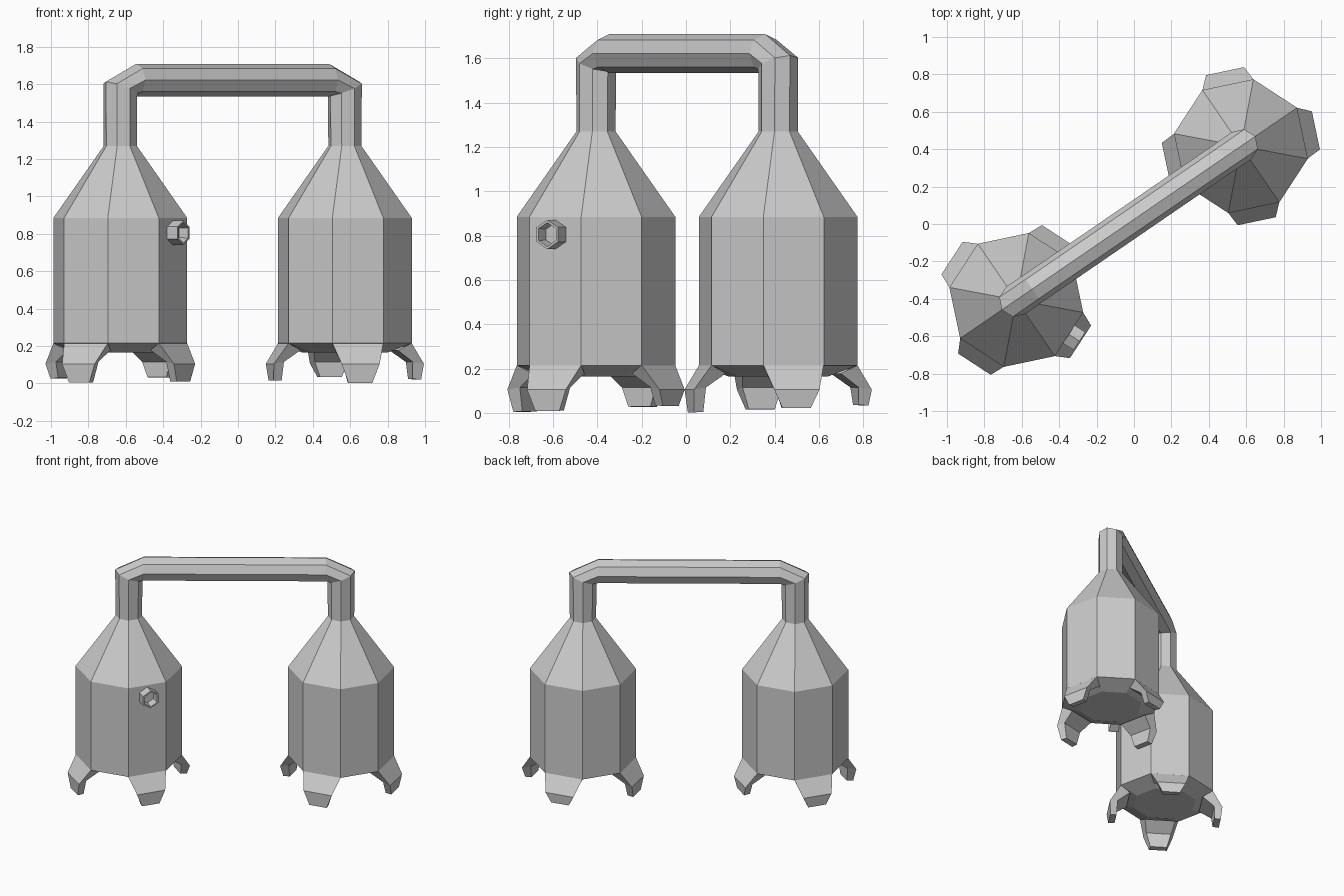
import bpy, bmesh
from math import sin, cos, pi, radians
from mathutils import Matrix, Vector

if "Cube" in bpy.data.objects:
    bpy.data.objects.remove(bpy.data.objects["Cube"])

YAW = radians(34.4)
PLACE = Matrix.Translation((-0.029, 0.005, 0)) @ Matrix.Rotation(YAW, 4, 'Z')
HALF = 0.7276          # half the distance between tank axes
OCT = [(cos(k * pi / 4), sin(k * pi / 4)) for k in range(8)]


def loft(name, rings, matrix, cap_start=False, cap_end=False):
    """Skin a list of equal-length point rings into a flat-shaded object."""
    bm = bmesh.new()
    rows = [[bm.verts.new(p) for p in ring] for ring in rings]
    n = len(rows[0])
    for a, b in zip(rows, rows[1:]):
        for i in range(n):
            j = (i + 1) % n
            bm.faces.new((a[i], a[j], b[j], b[i]))
    if cap_start:
        bm.faces.new(rows[0][::-1])
    if cap_end:
        bm.faces.new(rows[-1])
    bmesh.ops.recalc_face_normals(bm, faces=bm.faces)
    mesh = bpy.data.meshes.new(name)
    bm.to_mesh(mesh)
    bm.free()
    obj = bpy.data.objects.new(name, mesh)
    obj.matrix_world = matrix
    bpy.context.collection.objects.link(obj)
    return obj


# Octagonal tanks: shallow base, straight wall, tapered shoulder
PROFILE = [(0.23, 0.165), (0.364, 0.215), (0.364, 0.885), (0.09, 1.27)]
for side, label in ((-1, "left"), (1, "right")):
    tank = PLACE @ Matrix.Translation((side * HALF, 0, 0))
    loft(label + "_tank", [[(r * u, r * v, z) for u, v in OCT] for r, z in PROFILE],
         tank, cap_start=True)

    # Four bent legs on alternate wall faces: (distance, half width, z) outer and inner
    LEG = [((0.336, 0.139, 0.215), (0.265, 0.110, 0.178)),
           ((0.410, 0.104, 0.105), (0.352, 0.090, 0.115)),
           ((0.403, 0.065, 0.018), (0.358, 0.060, 0.020))]
    for k in range(4):
        ang = radians(-22.5 * side + 90 * k)
        tilt = 0.04 * 0.4 * sin(ang + YAW)     # feet sit slightly lower at the front
        rings = []
        for i, ((do, wo, zo), (di, wi, zi)) in enumerate(LEG):
            dz = tilt if i == 2 else 0
            rings.append([(do, -wo, zo + dz), (do, wo, zo + dz),
                          (di, wi, zi + dz), (di, -wi, zi + dz)])
        loft(f"{label}_leg_{k + 1}", rings, tank @ Matrix.Rotation(ang, 4, 'Z'), cap_end=True)


# Connecting pipe: neck, mitred elbow, straight run, mirrored
def half_pipe(s):
    neck = [(s * (HALF + 0.09 * u), 0.09 * v, 1.27) for u, v in OCT]
    elbow = [(s * (HALF + 0.094 * u), 0.09 * v, 1.577 + 0.036 * u) for u, v in OCT]
    run = [(s * (HALF - 0.103), 0.088 * v, 1.622 + 0.087 * u) for u, v in OCT]
    return [neck, elbow, run]


loft("connecting_pipe", half_pipe(-1) + half_pipe(1)[::-1], PLACE)


# Hollow hexagonal outlet on the left tank wall
def hexagon(r, d):
    return [(d, r * sin(k * pi / 3), 0.805 + r * cos(k * pi / 3)) for k in range(6)]


loft("outlet", [hexagon(0.066, 0.33), hexagon(0.066, 0.403), hexagon(0.054, 0.403),
                hexagon(0.05, 0.345)],
     PLACE @ Matrix.Translation((-HALF, 0, 0)) @ Matrix.Rotation(radians(-67.5), 4, 'Z'),
     cap_end=True)
